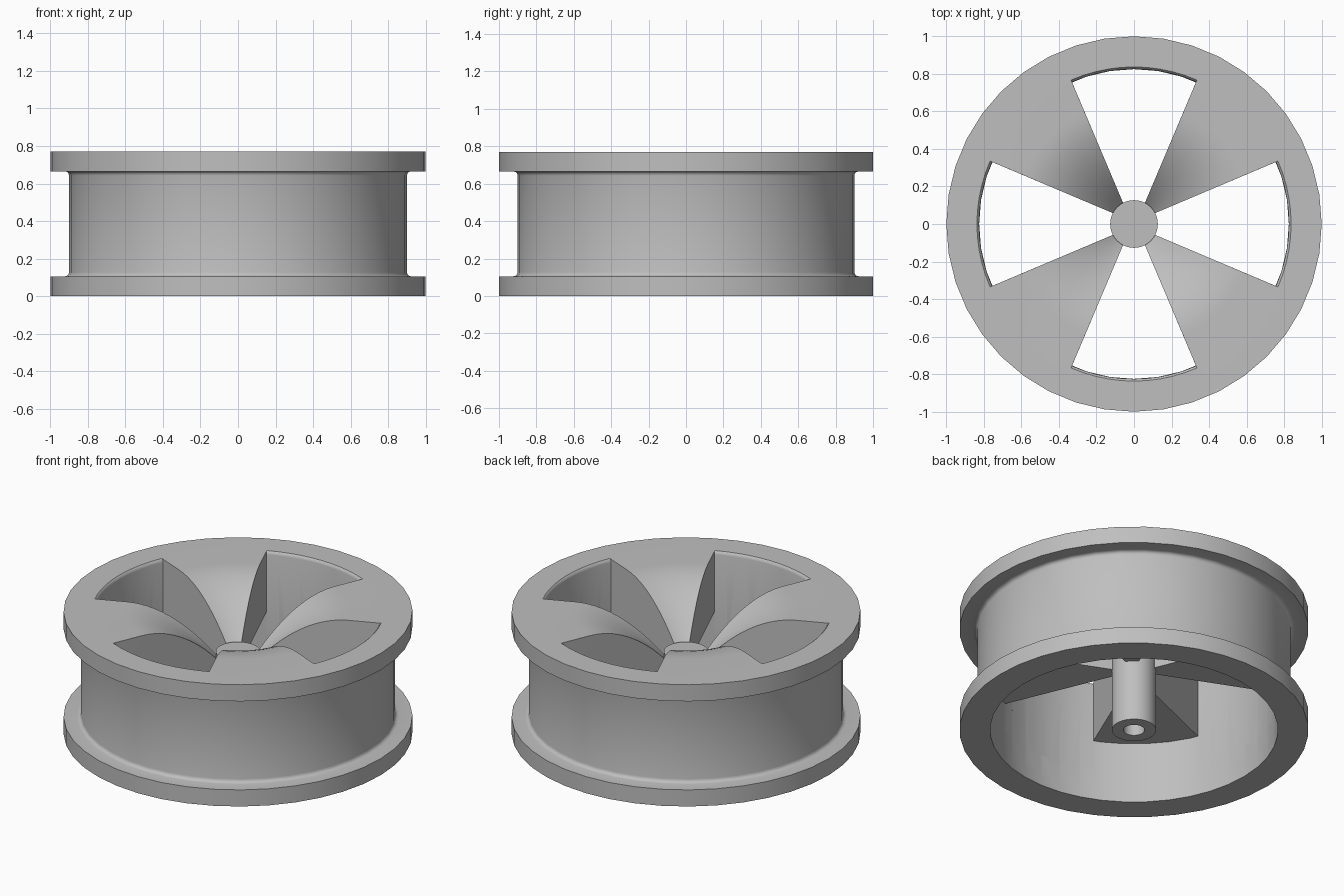
import bpy, bmesh, math

SIDES = 40
HEIGHT, FLANGE = 0.77, 0.105
R_OUT, R_BARREL, R_IN, R_HUB = 1.0, 0.90, 0.825, 0.127
SPOKE_BOTTOM, FILLET = 0.385, 0.022

if "Cube" in bpy.data.objects:
    bpy.data.objects.remove(bpy.data.objects["Cube"])

grey = bpy.data.materials.new("plain grey")
grey.use_nodes = True
grey.diffuse_color = (0.52, 0.52, 0.52, 1)
grey.node_tree.nodes["Principled BSDF"].inputs["Base Color"].default_value = grey.diffuse_color


def finish(name, bm):
    bmesh.ops.recalc_face_normals(bm, faces=bm.faces)
    mesh = bpy.data.meshes.new(name)
    bm.to_mesh(mesh)
    bm.free()
    mesh.materials.append(grey)
    ob = bpy.data.objects.new(name, mesh)
    bpy.context.collection.objects.link(ob)
    return ob


def lathe(name, profile, closed):
    """Turn an (r, z) profile around the z axis; r = 0 points become poles."""
    bm = bmesh.new()
    rings = []
    for r, z in profile:
        if r == 0:
            rings.append([bm.verts.new((0, 0, z))] * SIDES)
        else:
            turns = [math.tau * i / SIDES for i in range(SIDES)]
            rings.append([bm.verts.new((r * math.cos(a), r * math.sin(a), z)) for a in turns])
    pairs = list(zip(rings, rings[1:]))
    if closed:
        pairs.append((rings[-1], rings[0]))
    for a, b in pairs:
        for i in range(SIDES):
            j = (i + 1) % SIDES
            bm.faces.new(list(dict.fromkeys((a[i], a[j], b[j], b[i]))))
    return finish(name, bm)


def smooth(ob):
    bpy.ops.object.select_all(action='DESELECT')
    bpy.context.view_layer.objects.active = ob
    ob.select_set(True)
    bpy.ops.object.shade_smooth_by_angle(angle=math.radians(32))


def fillet(zc, start):
    """Quarter round between the barrel and a flange."""
    arc = [math.radians(start + 30 * k) for k in range(4)]
    return [(R_BARREL + FILLET + FILLET * math.cos(a), zc + FILLET * math.sin(a)) for a in arc]


# Wheel section: rim with two flanges, and a funnel-shaped web inside
lower = fillet(FLANGE + FILLET, 180)[::-1]
upper = fillet(HEIGHT - FLANGE - FILLET, 90)[::-1]
funnel = []
for k in range(15):
    r = 0.65 - 0.56 * k / 14
    funnel.append((r, HEIGHT - 0.28 * ((0.65 - r) / 0.52) ** 2))
section = [(R_IN, 0), (R_OUT, 0), (R_OUT, FLANGE)] + lower + upper
section += [(R_OUT, HEIGHT - FLANGE), (R_OUT, HEIGHT)] + funnel
section += [(0.09, SPOKE_BOTTOM), (R_IN, SPOKE_BOTTOM)]
wheel = lathe("wheel", section, True)

# Four window cutters, flared at the top to round the outer lip
bm = bmesh.new()
levels = [(0.2, R_IN), (HEIGHT - 0.02, R_IN), (HEIGHT - 0.007, R_IN + 0.004),
          (HEIGHT, R_IN + 0.012), (HEIGHT + 0.1, R_IN + 0.012)]
for q in range(4):
    loops = []
    for z, r in levels:
        pts = [(0.036, 0.06), (-0.036, 0.06)]
        half = math.radians(23.6)
        pts += [(r * math.sin(a), r * math.cos(a))
                for a in (half * (k / 5 - 1) for k in range(11))]
        c, s = math.cos(q * math.pi / 2), math.sin(q * math.pi / 2)
        loops.append([bm.verts.new((c * x - s * y, s * x + c * y, z)) for x, y in pts])
    n = len(loops[0])
    for a, b in zip(loops, loops[1:]):
        for i in range(n):
            j = (i + 1) % n
            bm.faces.new((a[i], a[j], b[j], b[i]))
    bm.faces.new(loops[0])
    bm.faces.new(loops[-1])
cutter = finish("window_cutter", bm)
cutter.hide_render = True

cut = wheel.modifiers.new("windows", 'BOOLEAN')
cut.operation = 'DIFFERENCE'
cut.solver = 'EXACT'
cut.object = cutter
bpy.context.view_layer.objects.active = wheel
bpy.ops.object.modifier_apply(modifier=cut.name)
bpy.data.objects.remove(cutter)

# Hub: closed at the top, with a blind bore from below
hub = lathe("hub", [(0, 0.516), (R_HUB, 0.516), (R_HUB, 0), (0.06, 0), (0.06, 0.42), (0, 0.42)], False)

smooth(wheel)
smooth(hub)
